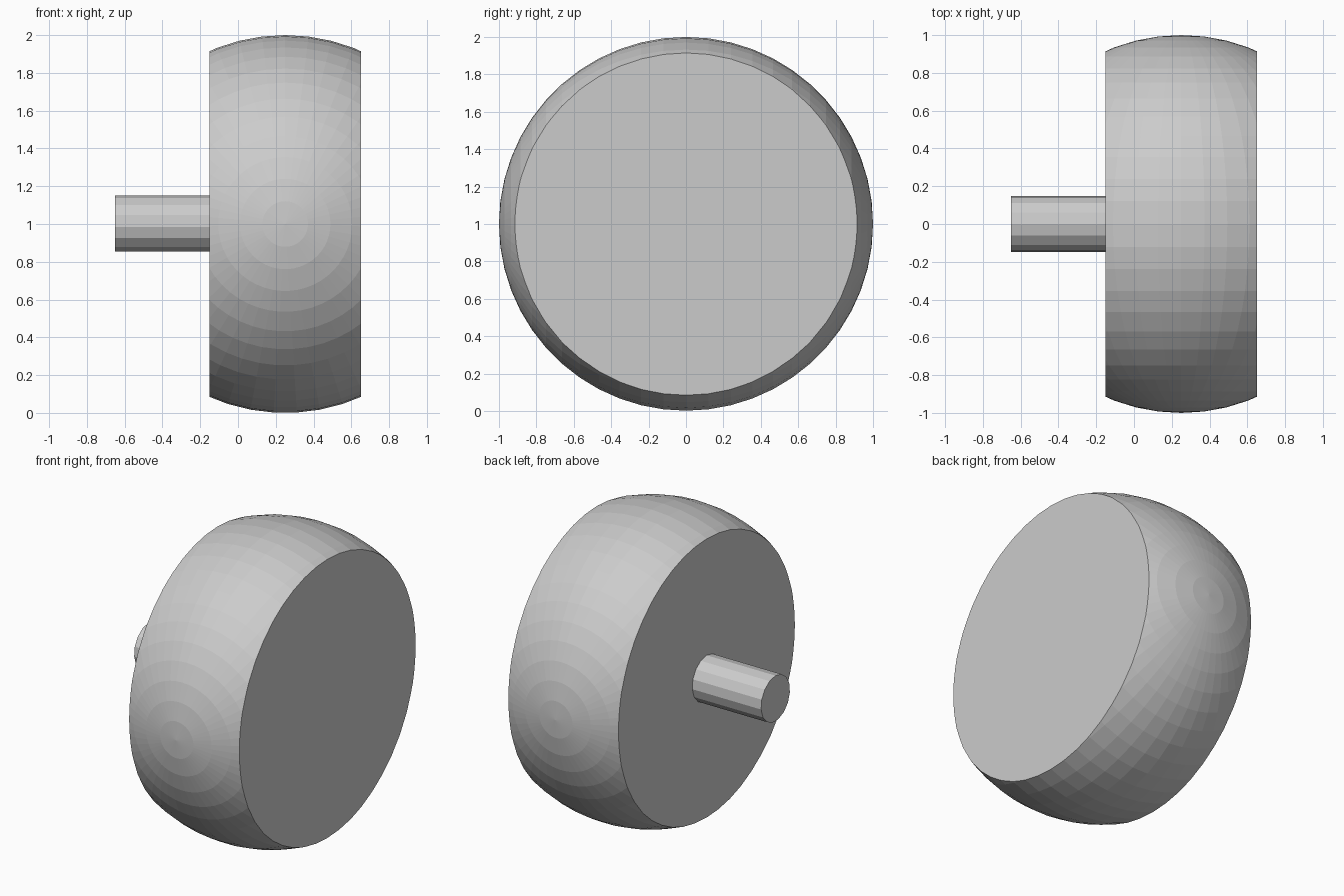
import bpy, bmesh
from math import sin, cos, pi, tau
from mathutils import Vector

if "Cube" in bpy.data.objects:
    bpy.data.objects.remove(bpy.data.objects["Cube"])

def lathe(profile, centre, axis, steps):
    """Spin a profile once round an axis through centre."""
    bm = bmesh.new()
    vs = [bm.verts.new(p) for p in profile]
    es = [bm.edges.new(pair) for pair in zip(vs, vs[1:])]
    bmesh.ops.spin(bm, geom=vs + es, cent=centre, axis=axis,
                   angle=tau, steps=steps, use_duplicate=False)
    bmesh.ops.remove_doubles(bm, verts=bm.verts[:], dist=1e-4)
    return bm

def slice_and_cap(bm, x, side):
    """Cut away everything beyond x on the given side and close the hole."""
    bmesh.ops.bisect_plane(bm, geom=bm.verts[:] + bm.edges[:] + bm.faces[:],
                           plane_co=(x, 0, 0), plane_no=(side, 0, 0),
                           clear_outer=True)
    rim = [e for e in bm.edges if e.is_boundary
           and all(abs(v.co.x - x) < 1e-4 for v in e.verts)]
    bmesh.ops.contextual_create(bm, geom=rim)

def finish(bm, name):
    bmesh.ops.recalc_face_normals(bm, faces=bm.faces[:])
    mesh = bpy.data.meshes.new(name)
    bm.to_mesh(mesh)
    bm.free()
    obj = bpy.data.objects.new(name, mesh)
    bpy.context.collection.objects.link(obj)
    return obj

# Wheel: ball with its poles on y, sliced flat on both sides
hub = Vector((0.25, 0, 1))
rings = 26
arc = [hub + Vector((0, -cos(pi * i / rings), sin(pi * i / rings)))
       for i in range(rings + 1)]
wheel = lathe(arc, hub, (0, 1, 0), 51)
slice_and_cap(wheel, -0.15, -1)
slice_and_cap(wheel, 0.65, 1)
finish(wheel, "wheel")

# Axle: stub shaft on the left face
axle = lathe([(-0.65, 0, 1.15), (-0.15, 0, 1.15)], (0, 0, 1), (1, 0, 0), 15)
slice_ends = [e for e in axle.edges if e.is_boundary]
bmesh.ops.holes_fill(axle, edges=slice_ends, sides=0)
finish(axle, "axle")
